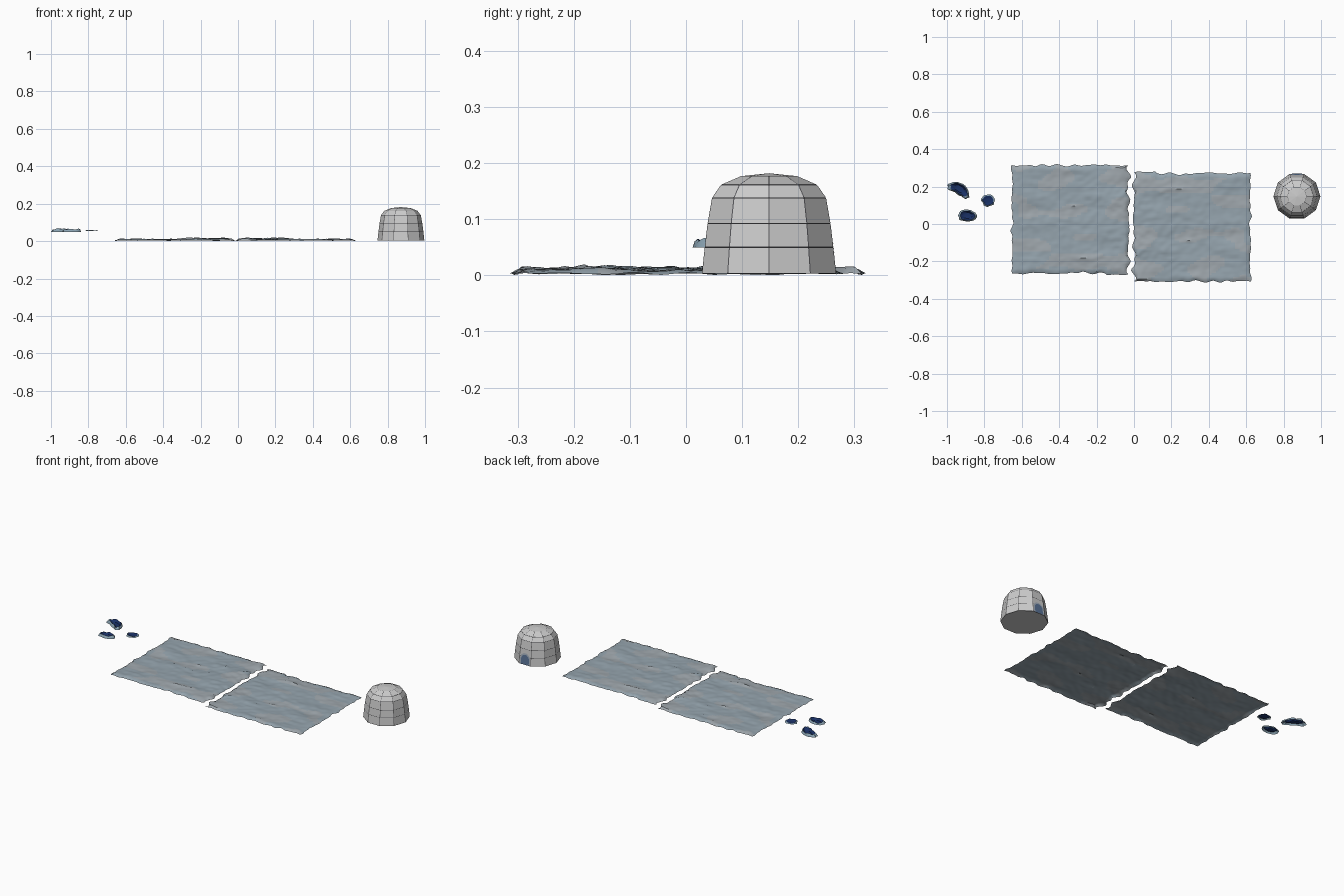
import bpy, bmesh, math
from mathutils import Vector, noise

if "Cube" in bpy.data.objects:
    bpy.data.objects.remove(bpy.data.objects["Cube"])


def material(name, rgb):
    m = bpy.data.materials.new(name)
    m.diffuse_color = (*rgb, 1)
    m.use_nodes = True
    m.node_tree.nodes["Principled BSDF"].inputs["Base Color"].default_value = m.diffuse_color
    return m


ICE = material("ice", (0.30, 0.37, 0.42))
ICE_PALE = material("pale_ice", (0.35, 0.39, 0.42))
BRICK = material("snow_brick", (0.60, 0.60, 0.60))
MORTAR = material("mortar", (0.10, 0.10, 0.11))
DOOR = material("door_blue", (0.10, 0.17, 0.30))
FRAME = material("door_frame", (0.36, 0.42, 0.50))
WATER = material("deep_water", (0.01, 0.03, 0.13))
RIM = material("hole_rim", (0.25, 0.36, 0.44))


def finish(bm, name, mats, smooth=None):
    me = bpy.data.meshes.new(name)
    bm.to_mesh(me)
    bm.free()
    ob = bpy.data.objects.new(name, me)
    bpy.context.collection.objects.link(ob)
    for m in mats:
        me.materials.append(m)
    if smooth:
        bpy.ops.object.select_all(action='DESELECT')
        ob.select_set(True)
        bpy.context.view_layer.objects.active = ob
        bpy.ops.object.shade_smooth_by_angle(angle=math.radians(smooth))
    return ob


def n2(x, y, seed=0.0):
    return noise.noise(Vector((x, y, seed)))


# ice sheets: one rippled, ragged surface, the second is it turned half round
HX, HY = 0.312, 0.288


def ice_sheet(name, cx, cy, turn):
    nx, ny = 54, 50
    bm = bmesh.new()
    grid = []
    for j in range(ny + 1):
        row = []
        for i in range(nx + 1):
            u, v = 2 * i / nx - 1, 2 * j / ny - 1
            x, y = u * HX, v * HY
            # ragged border, roughest on the side facing the other sheet
            jag = 0.026 if u > 0 else 0.012
            fx, fy = abs(u) ** 12, abs(v) ** 12
            x += fx * jag * n2(y * 24, u * 3, 4.1)
            y += fy * 0.012 * n2(x * 22, v * 3, 8.7)
            if u > 0.62 and v < 0:
                y -= 0.009 * fy
            # long ripples with small sharp ridges
            sx, sy = x + 0.03 * n2(x * 6, y * 6, 2), y + 0.02 * n2(x * 9, y * 9, 5)
            h = 0.009 + 0.006 * n2(sx * 5, sy * 14, 1.3)
            ridge = max(0, 1 - 5 * abs(n2(sx * 6, sy * 15, 6.2)))
            h += 0.006 * ridge * max(0, 0.3 + n2(x * 7, y * 7, 3.3))
            h += 0.003 * n2(x * 30, y * 45, 9.1)
            h *= 1 + 0.35 * max(0, u)
            edge = min(1, (1 - max(abs(u), abs(v))) / 0.05)
            z = max(0.002, h) * edge + (1 - edge) * max(0, 0.003 + 0.004 * n2(x * 20, y * 20, 7))
            row.append(bm.verts.new((cx + turn * x, cy + turn * y, z)))
        grid.append(row)
    for j in range(ny):
        for i in range(nx):
            f = bm.faces.new((grid[j][i], grid[j][i + 1], grid[j + 1][i + 1], grid[j + 1][i]))
            c = f.calc_center_median()
            f.material_index = int(n2((c.x - cx) * turn * 5, (c.y - cy) * turn * 11, 11) > 0.12)
    finish(bm, name, (ICE, ICE_PALE), 35)


ice_sheet("left_ice_sheet", -0.340, 0.026, 1)
ice_sheet("right_ice_sheet", 0.310, -0.019, -1)

# igloo: ten-sided dome, every brick inset within dark mortar
IX, IY, SIDES = 0.871, 0.148, 10
PROFILE = [(0.119, 0.003), (0.114, 0.05), (0.109, 0.092), (0.101, 0.138),
           (0.085, 0.161), (0.048, 0.177)]          # flat-to-flat radius, height
bm = bmesh.new()
rings = []
for r, z in PROFILE:
    R = r / math.cos(math.pi / SIDES)
    rings.append([bm.verts.new((IX + R * math.cos(2 * math.pi * k / SIDES),
                                IY + R * math.sin(2 * math.pi * k / SIDES), z))
                  for k in range(SIDES)])
walls = []
for a, b in zip(rings, rings[1:]):
    for k in range(SIDES):
        m = (k + 1) % SIDES
        walls.append(bm.faces.new((a[k], a[m], b[m], b[k])))
apex = bm.verts.new((IX, IY, 0.182))
for k in range(SIDES):
    bm.faces.new((rings[-1][k], rings[-1][(k + 1) % SIDES], apex))
base = bm.faces.new(rings[0][::-1])
base.material_index = 0
bm.normal_update()
res = bmesh.ops.inset_individual(bm, faces=walls, thickness=0.0014, depth=0.0006)
for f in res["faces"]:
    f.material_index = 1
finish(bm, "igloo", (BRICK, MORTAR))


# doorway: arch lying on the back wall of the igloo
def wall_radius(z):
    for (r0, z0), (r1, z1) in zip(PROFILE, PROFILE[1:]):
        if z <= z1:
            return r0 + (r1 - r0) * (z - z0) / (z1 - z0)


def arch(name, half, straight, lift, mat):
    pts = [(half, 0.004), (half, straight)]
    pts += [(half * math.cos(t * math.pi / 8), straight + half * math.sin(t * math.pi / 8))
            for t in range(1, 8)]
    pts += [(-half, straight), (-half, 0.004)]
    bm = bmesh.new()
    bm.faces.new([bm.verts.new((IX + x, IY + wall_radius(z) + lift, z)) for x, z in pts])
    finish(bm, name, (mat,))


arch("door_frame", 0.033, 0.036, 0.0012, FRAME)
arch("door_opening", 0.026, 0.034, 0.0020, DOOR)


# fishing holes: ragged icy rim around a sunken dark pool
def ice_hole(name, cx, cy, rx, ry, angle, bend, z0, height, seed):
    bm = bmesh.new()
    steps = 28
    levels = [(1.0, 0.0), (0.9, 0.7), (0.78, 1.0), (0.62, 0.55), (0.5, 0.1), (0.25, 0.0)]

    def place(s, t):
        w = 1 + 0.22 * n2(2 * math.cos(t), 2 * math.sin(t), seed)
        u, v = s * w * math.cos(t), s * w * math.sin(t)
        x, y = u * rx, v * ry + bend * (0.4 - u * u)
        ca, sa = math.cos(angle), math.sin(angle)
        return cx + x * ca - y * sa, cy + x * sa + y * ca

    loops = []
    for s, h in levels:
        ring = []
        for k in range(steps):
            t = 2 * math.pi * k / steps
            x, y = place(s, t)
            bump = 0.75 + 0.6 * n2(x * 40, y * 40, seed)
            ring.append(bm.verts.new((x, y, z0 + height * h * bump)))
        loops.append(ring)
    for i, (a, b) in enumerate(zip(loops, loops[1:])):
        for k in range(steps):
            m = (k + 1) % steps
            bm.faces.new((a[k], a[m], b[m], b[k])).material_index = int(i >= 2)
    bm.faces.new(loops[-1]).material_index = 1
    finish(bm, name, (RIM, WATER), 40)


ice_hole("long_ice_hole", -0.935, 0.180, 0.068, 0.031, math.radians(-30), 0.022, 0.050, 0.019, 1.7)
ice_hole("oval_ice_hole", -0.890, 0.044, 0.050, 0.033, math.radians(-6), 0.004, 0.050, 0.018, 5.2)
ice_hole("round_ice_hole", -0.780, 0.126, 0.035, 0.033, 0, 0, 0.053, 0.007, 9.4)
